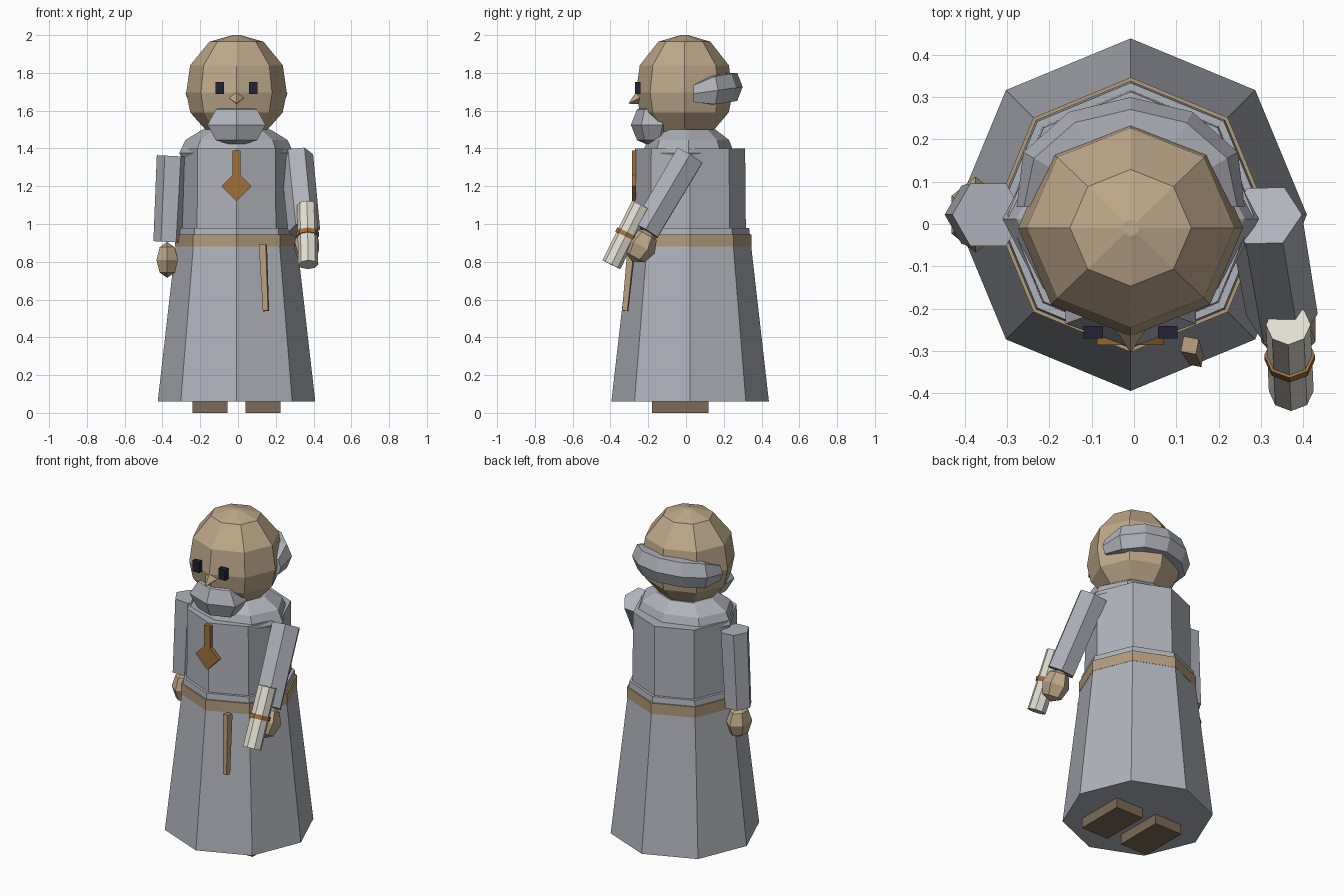
import bpy, bmesh, math
from mathutils import Vector, Matrix

if "Cube" in bpy.data.objects:
    bpy.data.objects.remove(bpy.data.objects["Cube"])

CX, CY = -0.008, 0.022  # body axis


def material(name, *rgb):
    m = bpy.data.materials.new(name)
    m.use_nodes = True
    m.diffuse_color = (*rgb, 1)
    m.node_tree.nodes["Principled BSDF"].inputs["Base Color"].default_value = (*rgb, 1)
    return m


GREY = material("grey_cloth", 0.43, 0.445, 0.49)
SKIN = material("skin", 0.52, 0.39, 0.25)
TAN = material("tan_leather", 0.45, 0.33, 0.20)
BRONZE = material("bronze", 0.35, 0.165, 0.045)
CREAM = material("cream_paper", 0.76, 0.73, 0.64)
SHOE = material("brown_shoe", 0.20, 0.145, 0.095)
NAVY = material("dark_navy", 0.016, 0.016, 0.035)


def finish(name, bm, mat, matrix=None):
    if matrix:
        bm.transform(matrix)
    bmesh.ops.remove_doubles(bm, verts=bm.verts, dist=1e-5)
    bmesh.ops.recalc_face_normals(bm, faces=bm.faces)
    mesh = bpy.data.meshes.new(name)
    bm.to_mesh(mesh)
    bm.free()
    mesh.materials.append(mat)
    ob = bpy.data.objects.new(name, mesh)
    bpy.context.collection.objects.link(ob)
    return ob


def loft(name, rings, mat, matrix=None):
    """Bridge rings of points and cap both ends."""
    bm = bmesh.new()
    loops = [[bm.verts.new(p) for p in ring] for ring in rings]
    n = len(loops[0])
    for a, b in zip(loops, loops[1:]):
        for i in range(n):
            j = (i + 1) % n
            bm.faces.new((a[i], a[j], b[j], b[i]))
    bm.faces.new(loops[0])
    bm.faces.new(loops[-1])
    bmesh.ops.dissolve_degenerate(bm, dist=1e-5, edges=bm.edges)
    return finish(name, bm, mat, matrix)


def lathe(name, profile, n, mat, center=(0, 0, 0), sx=1, sy=1):
    """Faceted turned shape from (radius, height) pairs."""
    turn = [2 * math.pi * k / n for k in range(n)]
    rings = [[(sx * r * math.cos(t), sy * r * math.sin(t), z) for t in turn]
             for r, z in profile]
    return loft(name, rings, mat, Matrix.Translation(center))


def rod(name, start, end, r0, r1, n, mat, twist=0):
    """Faceted rod between two points."""
    a, b = Vector(start), Vector(end)
    d = b - a
    q = Vector((0, 0, -1)).rotation_difference(d).to_matrix().to_4x4()
    turn = [2 * math.pi * k / n + twist for k in range(n)]
    rings = [[(r * math.cos(t), r * math.sin(t), z) for t in turn]
             for r, z in ((r0, 0), (r1, -d.length))]
    return loft(name, rings, mat, Matrix.Translation(a) @ q)


def ball(name, center, size, mat, tilt=0):
    bm = bmesh.new()
    bmesh.ops.create_uvsphere(bm, u_segments=6, v_segments=4, radius=1)
    m = Matrix.Translation(center) @ Matrix.Rotation(tilt, 4, "X") @ Matrix.Diagonal((*size, 1))
    return finish(name, bm, mat, m)


def box(name, center, size, mat, turn=0):
    bm = bmesh.new()
    bmesh.ops.create_cube(bm, size=1)
    m = Matrix.Translation(center) @ Matrix.Rotation(turn, 4, "Y") @ Matrix.Diagonal((*size, 1))
    return finish(name, bm, mat, m)


# Robe, belt, torso and collar
body = (CX, CY, 0)
lathe("robe_skirt", [(0.417, 0.06), (0.312, 0.98)], 8, GREY, body)
lathe("belt", [(0.325, 0.88), (0.325, 0.945)], 8, TAN, body)
lathe("robe_torso", [(0.295, 0.95), (0.291, 1.4)], 8, GREY, body)
lathe("collar", [(0.27, 1.31), (0.303, 1.375), (0.27, 1.445), (0.18, 1.5)],
      8, GREY, (CX, 0.012, 0), sy=0.8)

# Head, nose and beard
lathe("head", [(0.15, 1.49), (0.235, 1.59), (0.256, 1.695), (0.236, 1.84), (0.138, 1.965), (0.02, 2.0)],
      8, SKIN, (CX, -0.009, 0), sx=1.04)
rod("nose", (CX, -0.24, 1.67), (CX, -0.304, 1.638), 0.042, 0.001, 4, SKIN)
ball("beard", (CX, -0.18, 1.525), (0.178, 0.112, 0.115), GREY)

# Hair band wrapping the back of the head
rings = []
for k in range(7):
    t = math.pi * k / 6
    fat = 0.6 if k in (0, 6) else 1
    ring = []
    for s in range(6):
        u = math.pi * s / 3
        out = 0.058 * fat * math.cos(u)
        ring.append((CX + (0.235 + out) * math.cos(t),
                     0.04 + (0.202 + out) * math.sin(t),
                     1.69 + 0.036 * math.sin(t) + 0.086 * fat * math.sin(u)))
    rings.append(ring)
loft("hair_band", rings, GREY)

# Eyes and shoes
for side, s in (("right", -1), ("left", 1)):
    box(side + "_eye", (CX + s * 0.088, -0.256, 1.72), (0.046, 0.03, 0.066), NAVY)
    box(side + "_shoe", (CX + s * 0.14, -0.03, 0.035), (0.185, 0.3, 0.07), SHOE)

# Pendant
box("pendant_strap", (CX, -0.275, 1.32), (0.04, 0.022, 0.14), BRONZE)
box("pendant_diamond", (CX, -0.275, 1.2), (0.112, 0.022, 0.112), BRONZE, math.pi / 4)

# Stick hanging from the belt
rod("belt_stick", (0.132, -0.287, 0.89), (0.148, -0.322, 0.54), 0.026, 0.02, 4, TAN, 0.6)

# Arms and hands
rod("right_sleeve", (-0.345, CY, 1.36), (-0.368, CY, 0.905), 0.085, 0.08, 6, GREY)
ball("right_hand", (-0.375, CY, 0.81), (0.065, 0.09, 0.095), SKIN)
rod("left_sleeve", (0.31, 0.02, 1.362), (0.35, -0.215, 0.965), 0.088, 0.085, 6, GREY)
ball("left_hand", (0.365, -0.24, 0.885), (0.075, 0.085, 0.095), SKIN, -0.5)

# Scroll held in the left hand
top, end = Vector((0.365, -0.238, 1.1)), Vector((0.372, -0.395, 0.785))
rod("scroll", top, end, 0.053, 0.053, 8, CREAM)
rod("scroll_band", top.lerp(end, 0.46), top.lerp(end, 0.53), 0.06, 0.06, 8, BRONZE)
